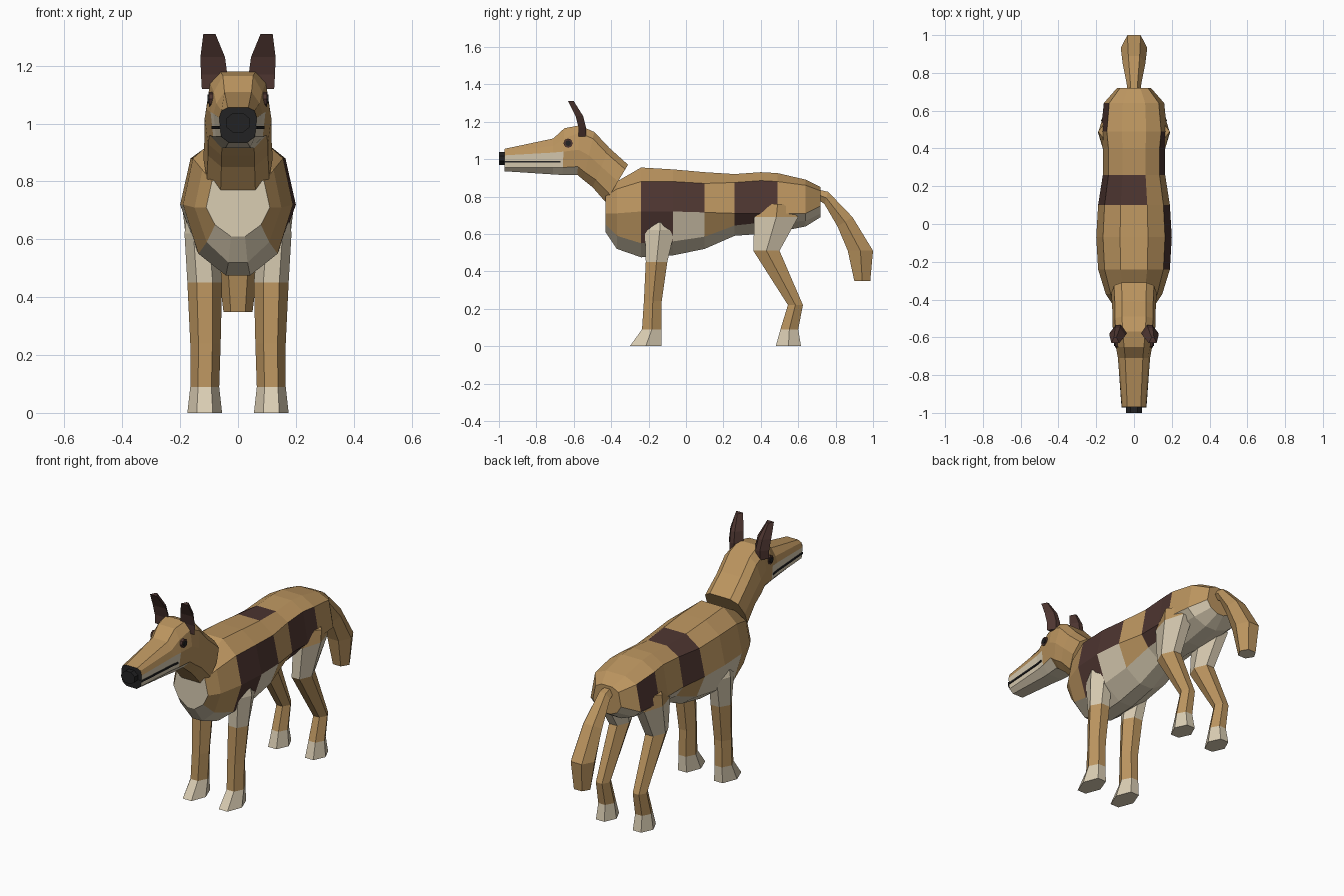
import bpy, bmesh, math
from mathutils import Vector

if "Cube" in bpy.data.objects:
    bpy.data.objects.remove(bpy.data.objects["Cube"])


def material(name, rgb):
    m = bpy.data.materials.new(name)
    m.diffuse_color = (*rgb, 1)
    m.use_nodes = True
    m.node_tree.nodes["Principled BSDF"].inputs["Base Color"].default_value = m.diffuse_color
    return m


TAN, CREAM, BROWN, BLACK = range(4)
MATS = [material("tan_fur", (0.50, 0.30, 0.115)),
        material("cream_fur", (0.70, 0.61, 0.45)),
        material("brown_fur", (0.075, 0.036, 0.030)),
        material("black_skin", (0.016, 0.016, 0.017))]


def loft(name, rings, colour, caps=(TAN, TAN)):
    """Skin rings of equal point count; colour(segment, strip) picks the material."""
    bm = bmesh.new()
    vr = [[bm.verts.new(p) for p in ring] for ring in rings]
    n = len(rings[0])
    for i in range(len(vr) - 1):
        for j in range(n):
            k = (j + 1) % n
            f = bm.faces.new((vr[i][j], vr[i][k], vr[i + 1][k], vr[i + 1][j]))
            f.material_index = colour(i, j)
    bm.faces.new(vr[0]).material_index = caps[0]
    bm.faces.new(vr[-1]).material_index = caps[1]
    bmesh.ops.recalc_face_normals(bm, faces=bm.faces)
    me = bpy.data.meshes.new(name)
    bm.to_mesh(me)
    bm.free()
    for m in MATS:
        me.materials.append(m)
    ob = bpy.data.objects.new(name, me)
    bpy.context.collection.objects.link(ob)
    return ob


def trunk_ring(yt, yb, hw, zs, fr):
    """Ten-sided section: five heights down the right side, mirrored back up the left."""
    half = [(hw * f, yt + (yb - yt) * (zs[0] - z) / (zs[0] - zs[-1]), z)
            for f, z in zip(fr, zs)]
    return half + [(-x, y, z) for x, y, z in reversed(half)]


# body: y, half width, five heights from spine to belly
BODY = [(-.43, .11, (.83, .80, .71, .65, .61)),
        (-.37, .15, (.88, .84, .71, .59, .52)),
        (-.24, .19, (.955, .88, .72, .55, .475)),
        (-.07, .20, (.945, .88, .72, .56, .485)),
        (.10, .19, (.93, .87, .715, .585, .52)),
        (.26, .165, (.92, .875, .71, .645, .59)),
        (.40, .165, (.93, .885, .71, .66, .60)),
        (.49, .175, (.925, .88, .71, .66, .61)),
        (.64, .16, (.89, .86, .71, .67, .64)),
        (.72, .09, (.85, .83, .75, .71, .69))]


def body_colour(i, j):
    # strips: 0 upper, 1 side, 2 lower, 3 flank of belly, 4 belly; 5-8 mirror 3-0; 9 spine
    right, s = j < 4, (j if j < 5 else 8 - j)
    if j == 9:
        return BROWN if i == 4 else TAN
    if j == 4 or s == 3:
        return CREAM
    if s == 2:
        if right and i in (2, 5):
            return BROWN
        return TAN if i in (0, 1, 4) else CREAM
    if right:
        return BROWN if s == 1 and i in (2, 3, 5, 6) else TAN
    return BROWN if i == 4 or (s == 1 and i == 7) else TAN


# section heights on the body: spine edge, shoulder, widest, belly flank, belly
loft("body", [trunk_ring(y, y, w, z, (.37, .82, 1, .72, .22)) for y, w, z in BODY],
     lambda i, j: body_colour(i, j if j != 3 else 3), (CREAM, TAN))

# head and neck: top y, bottom y, half width, heights
HEAD = [(-.97, -.97, .065, (1.055, 1.045, 1.02, .955, .935)),
        (-.71, -.71, .085, (1.11, 1.07, 1.035, .955, .918)),
        (-.65, -.66, .095, (1.165, 1.11, 1.04, .955, .915)),
        (-.57, -.58, .11, (1.18, 1.14, 1.05, .96, .915)),
        (-.49, -.55, .115, (1.145, 1.11, 1.02, .93, .89)),
        (-.41, -.50, .115, (1.06, 1.03, .96, .89, .85)),
        (-.31, -.43, .12, (.97, .945, .88, .81, .77))]
loft("head_and_neck",
     [trunk_ring(a, b, w, z, (.55, .88, 1, .9, .5)) for a, b, w, z in HEAD],
     lambda i, j: CREAM if i < 2 and 2 <= j <= 6 or i == 2 and 3 <= j <= 5 else TAN,
     (BLACK, TAN))

# nose
nose = [(.045 * math.cos(a), .037 * math.sin(a) + 1.003)
        for a in (math.pi / 8 + k * math.pi / 4 for k in range(8))]
loft("nose", [[(x, y, z) for x, z in nose] for y in (-1.0, -.96)],
     lambda i, j: BLACK, (BLACK, BLACK))

# mouth line, a thin slab just wider than the muzzle
loft("mouth", [[(-w, y, .981), (w, y, .981), (w, y, .991), (-w, y, .991)]
               for y, w in ((-.972, .066), (-.71, .085), (-.67, .091))],
     lambda i, j: BLACK, (BLACK, BLACK))

# tail: centre, lateral half width, half depth vector in the side plane
TAIL = [((.715, .835), (.71, .78), .035), ((.76, .825), (.74, .76), .04),
        ((.89, .69), (.81, .64), .06), ((1.0, .51), (.865, .51), .07),
        ((.985, .348), (.90, .348), .05)]


def tail_ring(a, b, w):
    (ay, az), (by, bz) = a, b
    my, mz = (ay + by) / 2, (az + bz) / 2
    return [(-w * .5, ay, az), (w * .5, ay, az), (w, my, mz),
            (w * .5, by, bz), (-w * .5, by, bz), (-w, my, mz)]


loft("tail", [tail_ring(*t) for t in TAIL], lambda i, j: TAN, (TAN, CREAM))


def leg_ring(s, z, y0, y1, x0, x1):
    m, d = (y0 + y1) / 2, (x1 - x0) * .27
    return [(s * x, y, z) for x, y in ((x0, m), (x0 + d, y0), (x1 - d, y0),
                                       (x1, m), (x1 - d, y1), (x0 + d, y1))]


# legs: z, front y, back y, inner x, outer x
FRONT = [(0, -.30, -.13, .055, .175), (.09, -.235, -.13, .065, .165),
         (.24, -.225, -.13, .06, .165), (.45, -.215, -.10, .055, .175),
         (.62, -.22, -.06, .07, .185), (.66, -.18, -.10, .09, .18)]
HIND = [(0, .48, .615, .06, .175), (.09, .505, .60, .07, .165),
        (.22, .545, .625, .075, .16), (.51, .36, .50, .06, .17),
        (.69, .365, .60, .06, .19), (.76, .46, .52, .10, .19)]

for side, s in (("right", 1), ("left", -1)):
    loft("front_leg_" + side, [leg_ring(s, *r) for r in FRONT],
         lambda i, j: CREAM if i in (0, 3, 4) else TAN, (CREAM, CREAM))
    loft("hind_leg_" + side, [leg_ring(s, *r) for r in HIND],
         lambda i, j: CREAM if i in (0, 3) else TAN, (CREAM, TAN))

    # ears: z, front y, back y, inner x, outer x
    ear = [(1.12, -.575, -.535, .045, .125), (1.17, -.575, -.535, .037, .128),
           (1.23, -.59, -.55, .045, .13), (1.31, -.63, -.60, .078, .12)]
    loft("ear_" + side,
         [[(s * a, y0, z), (s * b, y0, z), (s * (b * .65 + a * .35), y1, z),
           (s * (a * .65 + b * .35), y1, z)] for z, y0, y1, a, b in ear],
         lambda i, j: BROWN, (BROWN, BROWN))

    # eyes: brown iris with a black pupil plate
    for part, r, x0, x1, c in (("iris_", .025, .07, .101, BROWN),
                               ("pupil_", .015, .098, .106, BLACK)):
        rim = [(r * math.cos(k * math.pi / 4), r * math.sin(k * math.pi / 4))
               for k in range(8)]
        loft(part + side, [[(s * x, -.63 + u, 1.085 + v) for u, v in rim]
                           for x in (x0, x1)], lambda i, j, c=c: c, (c, c))
